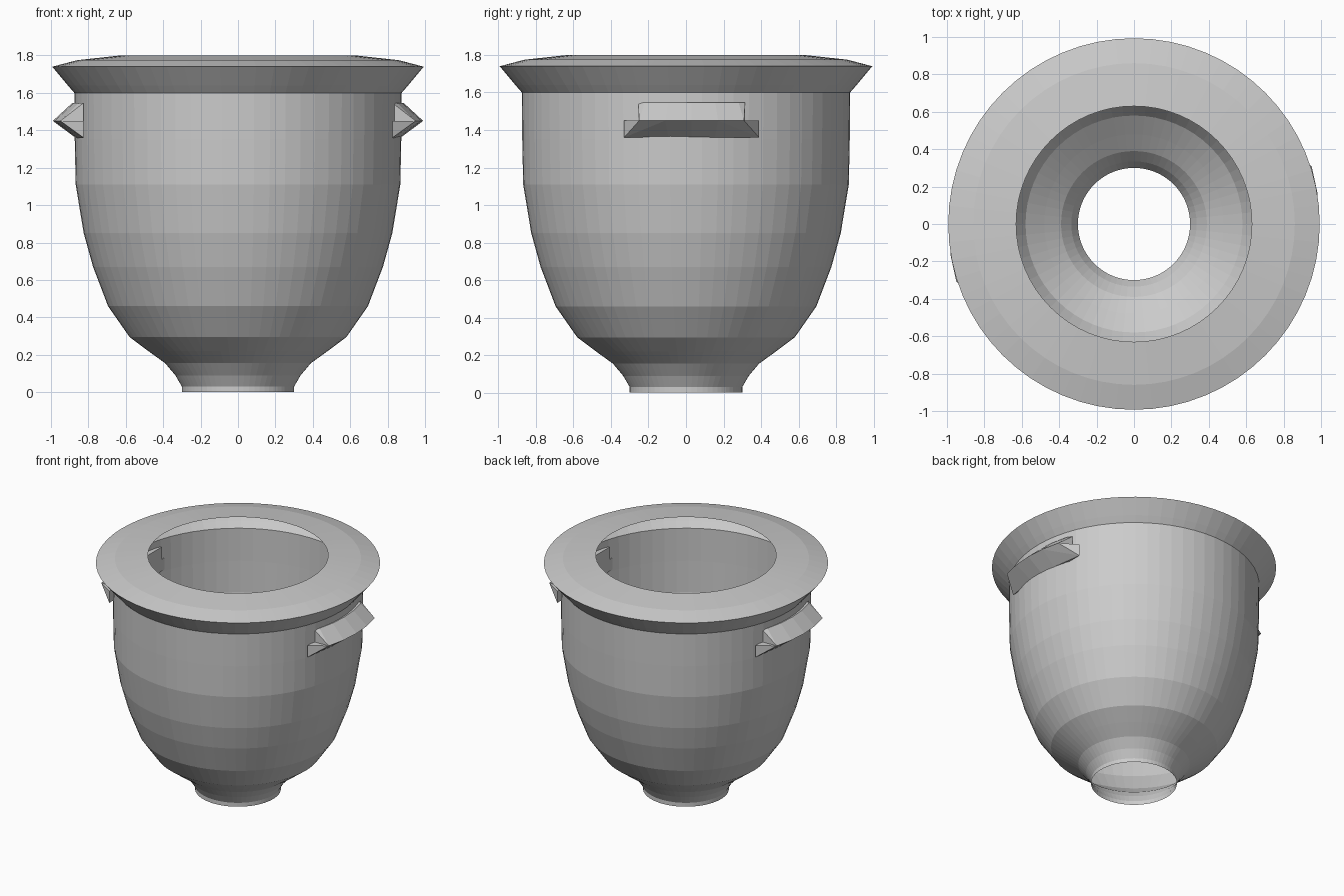
import bpy, bmesh
from math import tau, pi, sin, cos, radians
from mathutils import Matrix

cube = bpy.data.objects.get("Cube")
if cube:
    bpy.data.objects.remove(cube, do_unlink=True)

# One plain grey
GREY = (0.6, 0.6, 0.6, 1)
clay = bpy.data.materials.new("plain grey")
clay.use_nodes = True
clay.diffuse_color = GREY
clay.node_tree.nodes["Principled BSDF"].inputs["Base Color"].default_value = GREY


def finish(bm, name):
    bmesh.ops.recalc_face_normals(bm, faces=bm.faces)
    mesh = bpy.data.meshes.new(name)
    bm.to_mesh(mesh)
    bm.free()
    mesh.materials.append(clay)
    obj = bpy.data.objects.new(name, mesh)
    bpy.context.collection.objects.link(obj)
    return obj


def lathe(name, profile, sides=64):
    """Turn an open (radius, height) profile into a thin shell."""
    bm = bmesh.new()
    verts = [bm.verts.new((r, 0, z)) for r, z in profile]
    edges = [bm.edges.new(pair) for pair in zip(verts, verts[1:])]
    bmesh.ops.spin(bm, geom=verts + edges, cent=(0, 0, 0), axis=(0, 0, 1),
                   angle=tau, steps=sides, use_duplicate=False)
    bmesh.ops.remove_doubles(bm, verts=bm.verts, dist=0.0005)
    return finish(bm, name)


# Foot, bowl, flared collar and inward lid, open at both ends
lathe("pot_body", [
    (0.30, 0), (0.30, 0.03), (0.335, 0.09), (0.39, 0.155), (0.48, 0.22),
    (0.58, 0.295), (0.695, 0.46), (0.775, 0.67), (0.825, 0.85),
    (0.868, 1.11), (0.873, 1.35), (0.875, 1.6), (0.91, 1.64),
    (0.993, 1.74), (0.86, 1.775), (0.63, 1.8)])

BACK, TIP_Z, SHIFT = 0.825, 1.45, 0.03


def lug_half(name, edge_r, edge_z, half_width, turn):
    """Wedge from the ridge of a lug to its upper or lower edge."""
    bm = bmesh.new()
    for i in range(-2, 3):
        a = radians(8.2 * i)
        for r, z in ((0.99, TIP_Z), (edge_r, edge_z)):
            bm.verts.new((r * cos(a), r * sin(a) + SHIFT, z))
    for side in (-1, 1):
        for z in (TIP_Z, edge_z):
            bm.verts.new((BACK, side * half_width + SHIFT, z))
    hull = bmesh.ops.convex_hull(bm, input=bm.verts)
    loose = [v for v in set(hull["geom_interior"] + hull["geom_unused"])
             if isinstance(v, bmesh.types.BMVert)]
    bmesh.ops.delete(bm, geom=loose, context="VERTS")
    bmesh.ops.transform(bm, matrix=Matrix.Rotation(turn, 3, "Z"), verts=bm.verts)
    finish(bm, name)


# Two lugs, half a turn apart
for side, turn in (("left", 0), ("right", pi)):
    lug_half(side + "_lug_top", 0.885, 1.547, 0.285, turn)
    lug_half(side + "_lug_bottom", 0.868, 1.36, 0.36, turn)
